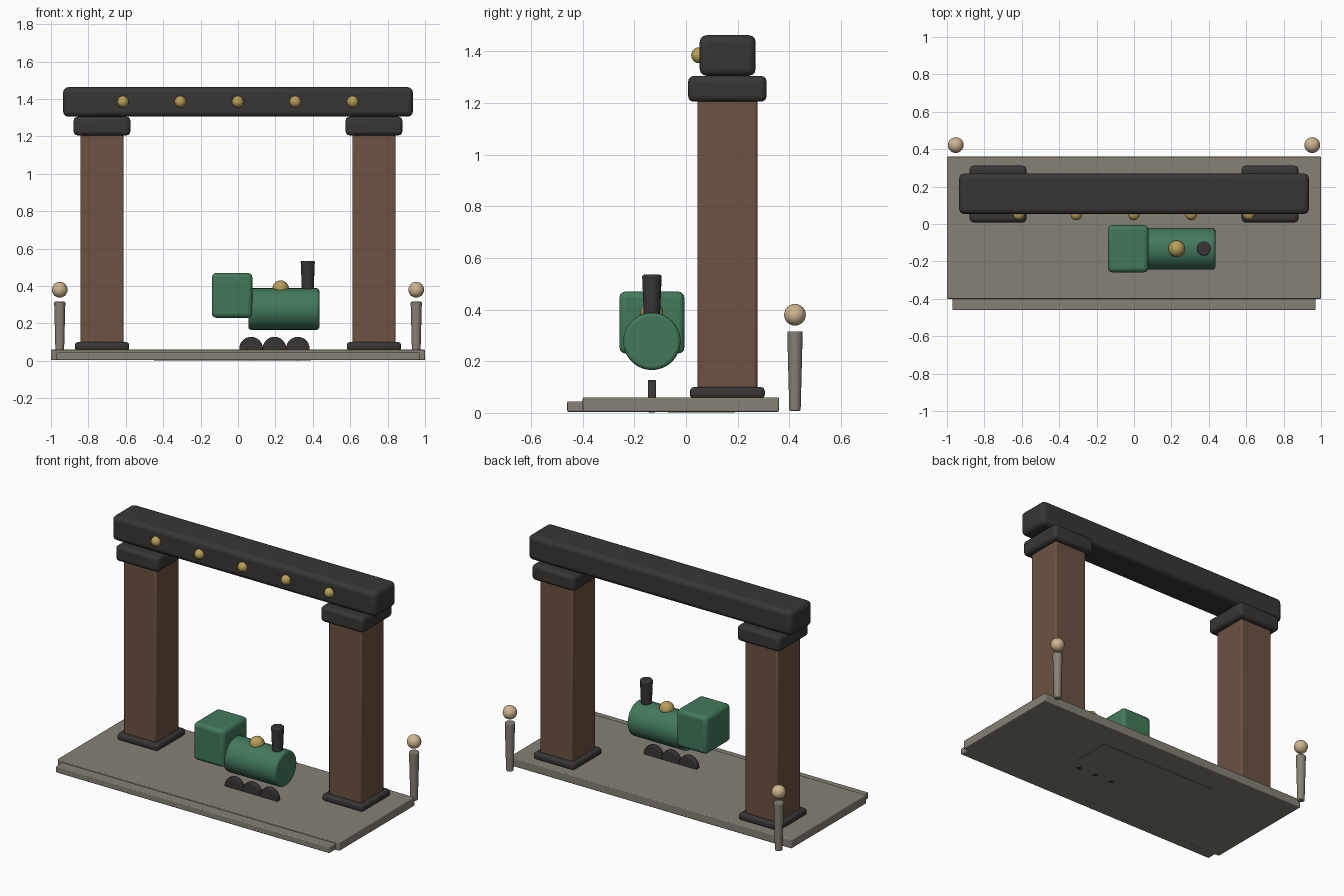
import bpy, math

if "Cube" in bpy.data.objects:
    bpy.data.objects.remove(bpy.data.objects["Cube"])


def material(name, rgb):
    m = bpy.data.materials.new(name)
    m.diffuse_color = (*rgb, 1)
    m.use_nodes = True
    m.node_tree.nodes["Principled BSDF"].inputs["Base Color"].default_value = m.diffuse_color
    return m


STONE = material("stone", (0.24, 0.22, 0.18))
IRON = material("dark_iron", (0.04, 0.037, 0.036))
WOOD = material("brown_wood", (0.15, 0.085, 0.055))
GREEN = material("engine_green", (0.055, 0.19, 0.105))
BRASS = material("brass", (0.5, 0.35, 0.1))
LAMP = material("lamp_cream", (0.62, 0.46, 0.28))


def finish(ob, name, mat, bevel=0):
    ob.name = name
    ob.data.materials.append(mat)
    bpy.ops.object.transform_apply(location=False, rotation=True, scale=True)
    if bevel:
        b = ob.modifiers.new("bevel", "BEVEL")
        b.width, b.segments, b.limit_method = bevel, 3, 'ANGLE'
    bpy.ops.object.shade_smooth_by_angle(angle=math.radians(35))
    return ob


def box(name, x, y, z, mat, bevel=0.005):
    """Box from (min, max) ranges."""
    bpy.ops.mesh.primitive_cube_add(size=1, location=[sum(r) / 2 for r in (x, y, z)])
    ob = bpy.context.object
    ob.scale = [r[1] - r[0] for r in (x, y, z)]
    return finish(ob, name, mat, bevel)


def rod(name, loc, r1, r2, depth, mat, rot=(0, 0, 0), bevel=0.005):
    bpy.ops.mesh.primitive_cone_add(vertices=40, radius1=r1, radius2=r2, depth=depth,
                                    location=loc, rotation=rot)
    return finish(bpy.context.object, name, mat, bevel)


def ball(name, loc, r, mat):
    bpy.ops.mesh.primitive_uv_sphere_add(segments=32, ring_count=16, radius=r, location=loc)
    return finish(bpy.context.object, name, mat)


# platform with front step and underside plate
box("platform", (-1, 1), (-0.40, 0.36), (0.004, 0.06), STONE)
box("front_step", (-0.97, 0.97), (-0.46, -0.395), (0.004, 0.045), STONE)
box("underside_plate", (-0.45, 0.39), (-0.07, 0.19), (0.002, 0.02), STONE, 0)

# gateway: pillars, plinths and caps on both sides
for side, s in (("left", -1), ("right", 1)):
    c = 0.727 * s
    box(side + "_plinth", (c - 0.145, c + 0.145), (0.015, 0.305), (0.055, 0.10), IRON, 0.016)
    box(side + "_pillar", (c - 0.116, c + 0.116), (0.044, 0.276), (0.09, 1.215), WOOD, 0.01)
    box(side + "_cap", (c - 0.152, c + 0.152), (0.008, 0.312), (1.205, 1.305), IRON, 0.022)

    # lamp posts behind the platform
    rod(side + "_lamp_post", (0.953 * s, 0.422, 0.162), 0.022, 0.03, 0.308, STONE)
    ball(side + "_lamp_globe", (0.953 * s, 0.422, 0.38), 0.042, LAMP)

# beam with brass studs
box("beam", (-0.935, 0.935), (0.053, 0.27), (1.305, 1.463), IRON, 0.028)
for i in range(5):
    ball(f"beam_stud_{i + 1}", (-0.615 + 0.307 * i, 0.051, 1.385), 0.031, BRASS)

# small engine
Y = -0.132
box("cab", (-0.14, 0.077), (Y - 0.126, Y + 0.126), (0.23, 0.47), GREEN, 0.024)
rod("boiler", (0.245, Y, 0.277), 0.111, 0.111, 0.38, GREEN, (0, math.pi / 2, 0), 0.014)
ball("dome", (0.228, Y, 0.386), 0.044, BRASS)
rod("chimney", (0.373, Y, 0.45), 0.031, 0.038, 0.17, IRON, bevel=0.008)
for i in range(3):
    rod(f"wheel_{i + 1}", (0.07 + 0.125 * i, Y, 0.065), 0.063, 0.063, 0.032, IRON,
        (math.pi / 2, 0, 0))
